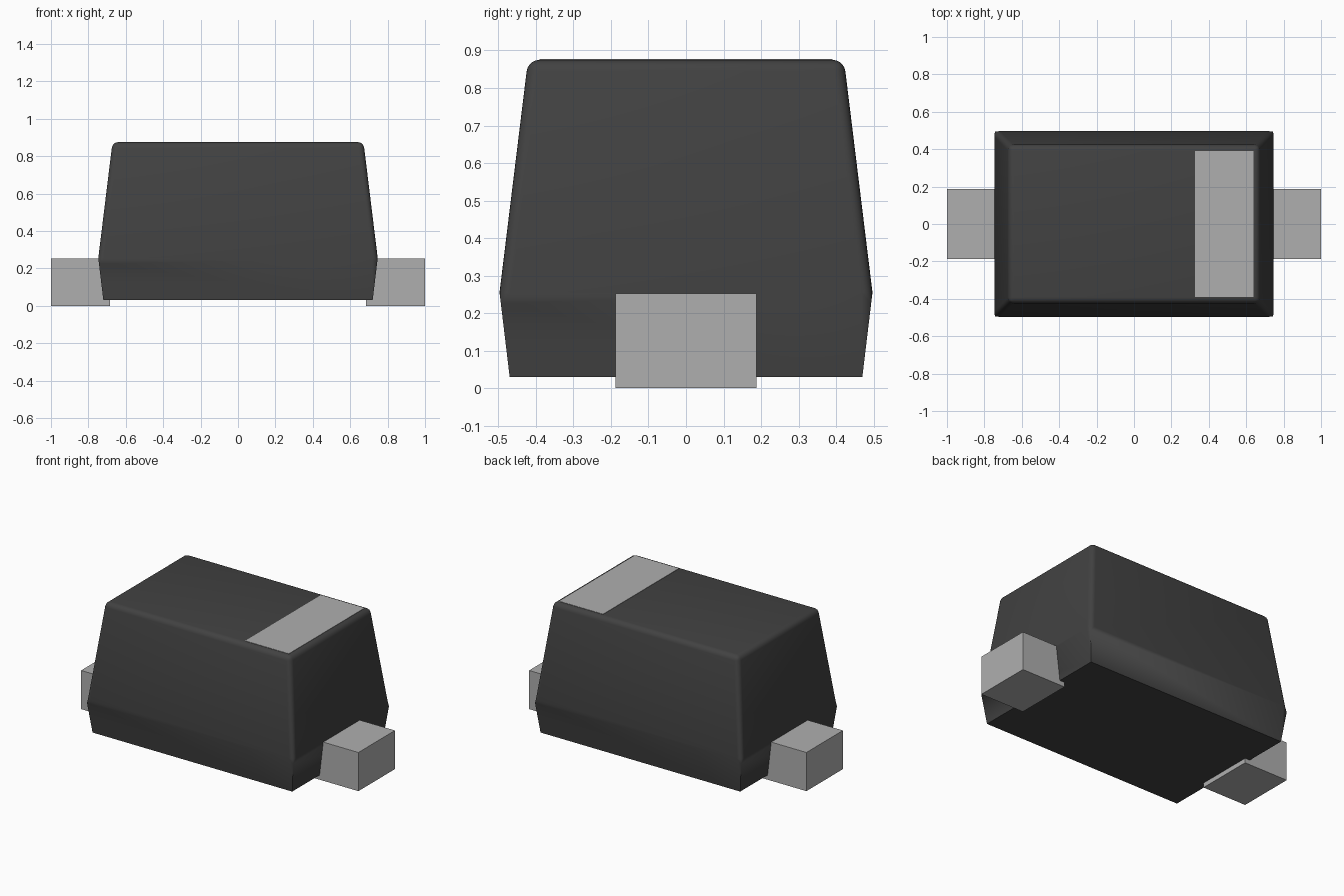
import bpy, bmesh, math

cube = bpy.data.objects.get("Cube")
if cube:
    bpy.data.objects.remove(cube, do_unlink=True)


def material(name, level):
    m = bpy.data.materials.new(name)
    m.use_nodes = True
    color = (level, level, level, 1)
    m.diffuse_color = color
    m.node_tree.nodes["Principled BSDF"].inputs["Base Color"].default_value = color
    return m


def add_object(name, bm, mat):
    bmesh.ops.recalc_face_normals(bm, faces=bm.faces)
    mesh = bpy.data.meshes.new(name)
    bm.to_mesh(mesh)
    bm.free()
    mesh.materials.append(mat)
    ob = bpy.data.objects.new(name, mesh)
    bpy.context.collection.objects.link(ob)
    return ob


def box(name, low, high, mat):
    bm = bmesh.new()
    bmesh.ops.create_cube(bm, size=1)
    for v in bm.verts:
        v.co = [(a + b) / 2 + c * (b - a) for a, b, c in zip(low, high, v.co)]
    return add_object(name, bm, mat)


black = material("black plastic", 0.054)
metal = material("grey metal", 0.43)
paint = material("grey marking", 0.43)

# Body: three stacked rectangles, widest at the parting line
TOP, PARTING, BOTTOM = 0.875, 0.255, 0.03
bm = bmesh.new()
rings = []
for hx, hy, z in ((0.72, 0.47, BOTTOM), (0.747, 0.497, PARTING), (0.671, 0.421, TOP)):
    rings.append([bm.verts.new((sx * hx, sy * hy, z))
                  for sx, sy in ((-1, -1), (1, -1), (1, 1), (-1, 1))])
bm.faces.new(rings[0][::-1])
bm.faces.new(rings[2])
for lower, upper in zip(rings, rings[1:]):
    for i in range(4):
        j = (i + 1) % 4
        bm.faces.new((lower[i], lower[j], upper[j], upper[i]))

# Round the top rim and the upper corner edges
rounded = [e for e in bm.edges if any(v in rings[2] for v in e.verts)]
bmesh.ops.bevel(bm, geom=rounded, offset=0.03, segments=5, profile=0.5,
                affect='EDGES', clamp_overlap=True)
body = add_object("body", bm, black)
bpy.ops.object.select_all(action='DESELECT')
body.select_set(True)
bpy.context.view_layer.objects.active = body
bpy.ops.object.shade_smooth_by_angle(angle=math.radians(25))

# Leads: blocks let into both ends of the body
for name, x0, x1 in (("left_lead", 0.685, 1), ("right_lead", -1, -0.685)):
    box(name, (x0, -0.188, 0), (x1, 0.188, 0.252), metal)

# Polarity band on the top face
box("polarity_band", (0.325, -0.39, TOP - 0.004), (0.64, 0.39, TOP + 0.002), paint)
